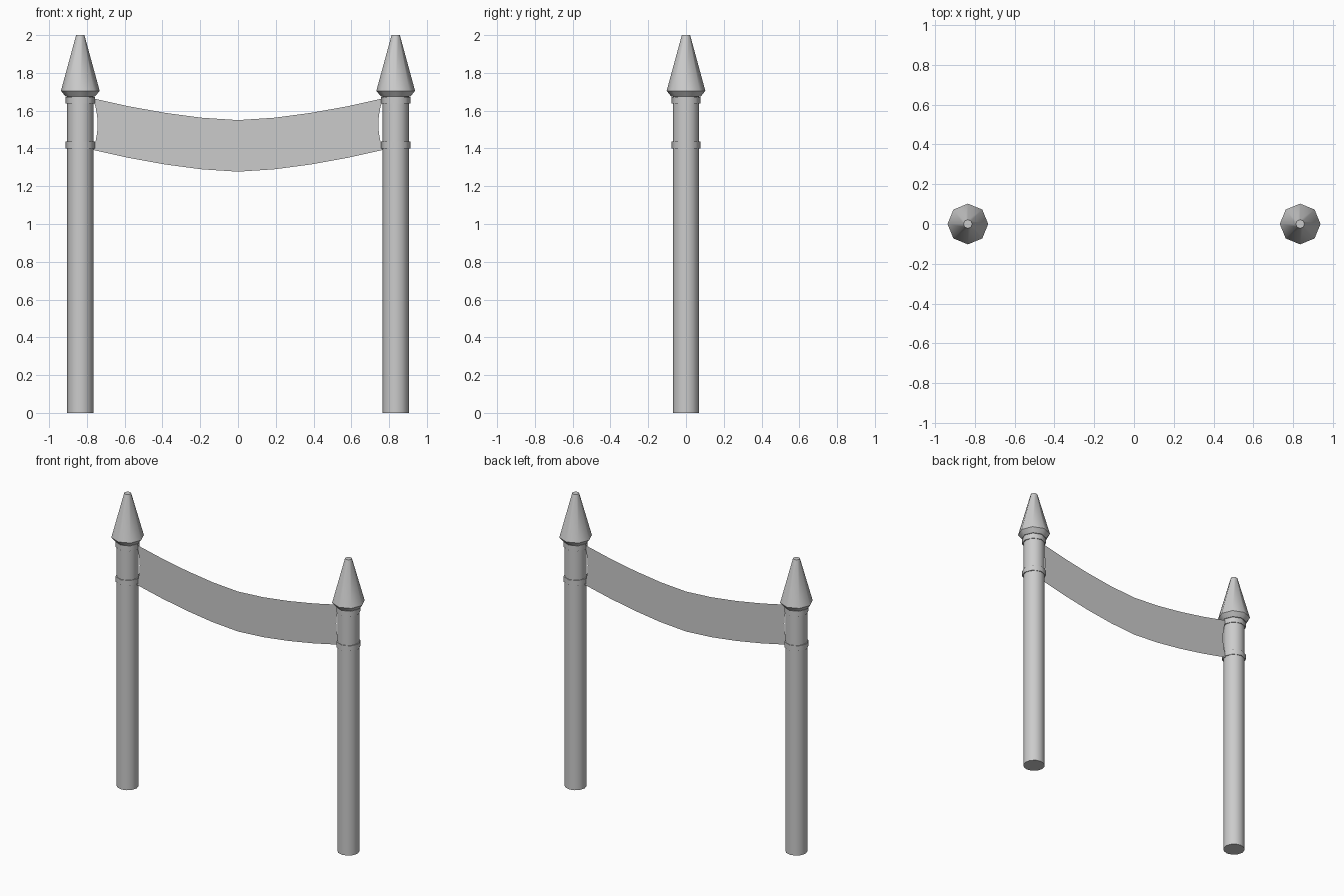
import bpy, bmesh, math

if "Cube" in bpy.data.objects:
    bpy.data.objects.remove(bpy.data.objects["Cube"])

POST_X = 0.835


def finish(bm, name, smooth=True):
    bmesh.ops.recalc_face_normals(bm, faces=bm.faces)
    me = bpy.data.meshes.new(name)
    bm.to_mesh(me)
    bm.free()
    ob = bpy.data.objects.new(name, me)
    bpy.context.collection.objects.link(ob)
    if smooth:
        bpy.ops.object.select_all(action='DESELECT')
        ob.select_set(True)
        bpy.context.view_layer.objects.active = ob
        bpy.ops.object.shade_smooth_by_angle(angle=math.radians(50))
    return ob


def lathe(name, profile, x, sides, closed=False, y_scale=1.0):
    """Turn an (r, z) profile around a vertical axis at x."""
    bm = bmesh.new()
    rings = []
    for r, z in profile:
        rings.append([bm.verts.new((x + r * math.cos(math.tau * i / sides),
                                    y_scale * r * math.sin(math.tau * i / sides), z))
                      for i in range(sides)])
    pairs = list(zip(rings, rings[1:]))
    if closed:
        pairs.append((rings[-1], rings[0]))
    else:
        bm.faces.new(rings[0])
        bm.faces.new(rings[-1])
    for a, b in pairs:
        for i in range(sides):
            j = (i + 1) % sides
            bm.faces.new((a[i], a[j], b[j], b[i]))
    return finish(bm, name)


for side, x in (("left", -POST_X), ("right", POST_X)):
    # round post
    lathe(f"{side}_post", [(0.069, 0), (0.069, 1.685)], x, 12)
    # pointed eight-sided finial
    lathe(f"{side}_finial", [(0.078, 1.675), (0.1025, 1.705), (0.022, 2.0)], x, 8)
    # straps tying the banner to the post
    for label, z in (("upper", 1.637), ("lower", 1.4)):
        lathe(f"{side}_{label}_strap",
              [(0.066, z), (0.077, z), (0.077, z + 0.036), (0.066, z + 0.036)],
              x, 8, closed=True, y_scale=0.98)

# sagging cloth banner with scooped ends
bm = bmesh.new()
COLS, ROWS, HALF = 8, 6, 0.768
grid = []
for c in range(COLS + 1):
    t = 2 * c / COLS - 1
    sag = 0.115 * abs(t) ** 1.6
    col = []
    for r in range(ROWS + 1):
        v = r / ROWS
        scoop = 0.025 * 4 * v * (1 - v) * abs(t) ** 3
        x = t * HALF - math.copysign(scoop, t)
        col.append(bm.verts.new((x, 0, 1.277 + 0.273 * v + sag)))
    grid.append(col)
for a, b in zip(grid, grid[1:]):
    for r in range(ROWS):
        bm.faces.new((a[r], b[r], b[r + 1], a[r + 1]))
finish(bm, "banner")
